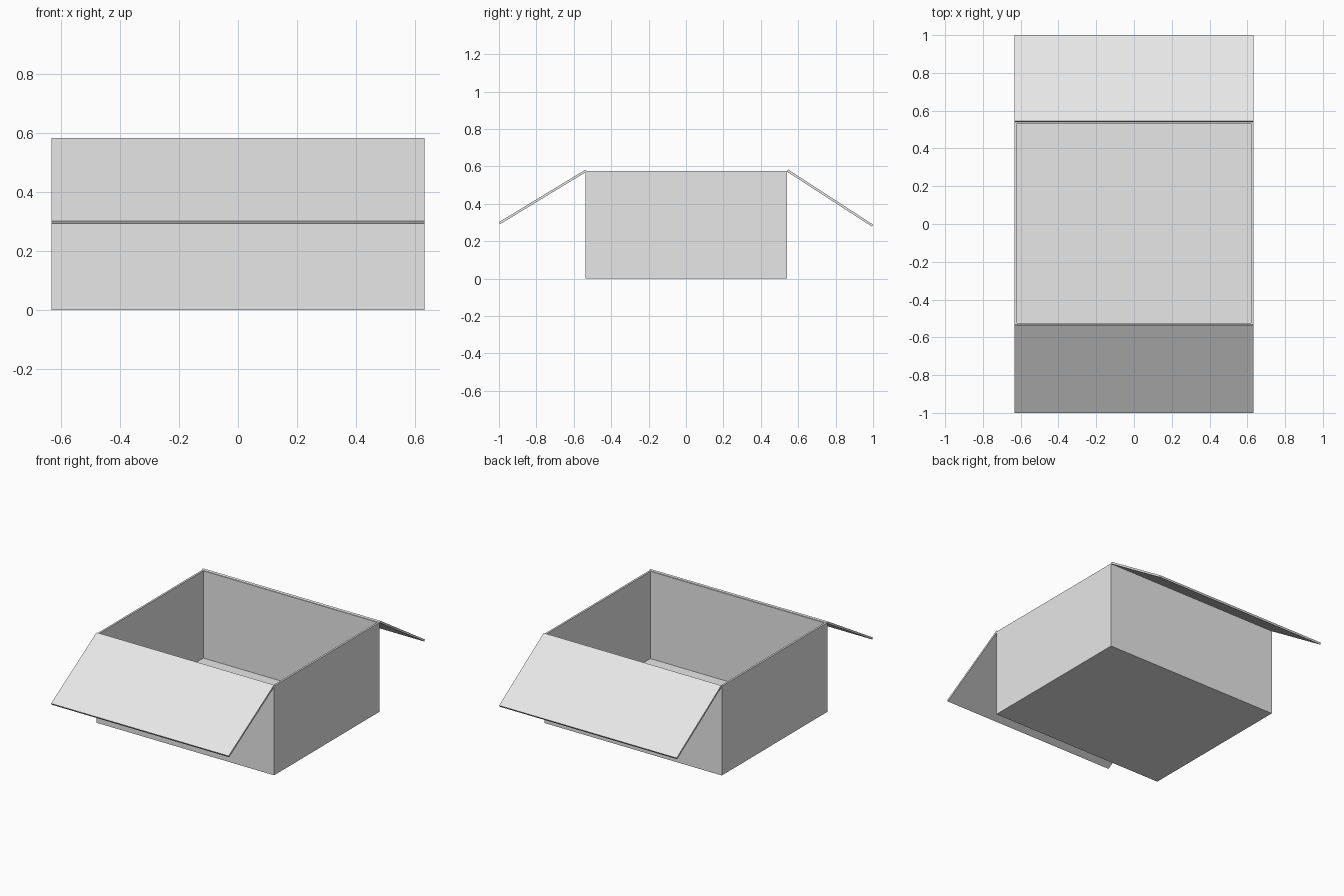
import bpy
import bmesh

default_cube = bpy.data.objects.get("Cube")
if default_cube:
    bpy.data.objects.remove(default_cube, do_unlink=True)

# One plain board colour
board = bpy.data.materials.new("light_grey_board")
board.use_nodes = True
colour = (0.8, 0.8, 0.8, 1)
board.diffuse_color = colour
board.node_tree.nodes["Principled BSDF"].inputs["Base Color"].default_value = colour

HALF_WIDTH = 0.633
FRONT, BACK = -0.536, 0.539
HEIGHT = 0.575
THICK = 0.0125


def prism(name, profile, x0, x1):
    """Extrude a y-z profile from x0 to x1."""
    bm = bmesh.new()
    face = bm.faces.new([bm.verts.new((x0, y, z)) for y, z in profile])
    extruded = bmesh.ops.extrude_face_region(bm, geom=[face])["geom"]
    moved = [g for g in extruded if isinstance(g, bmesh.types.BMVert)]
    bmesh.ops.translate(bm, verts=moved, vec=(x1 - x0, 0, 0))
    bmesh.ops.recalc_face_normals(bm, faces=bm.faces)
    mesh = bpy.data.meshes.new(name)
    bm.to_mesh(mesh)
    bm.free()
    mesh.materials.append(board)
    obj = bpy.data.objects.new(name, mesh)
    bpy.context.scene.collection.objects.link(obj)
    return obj


def panel(name, x0, x1, y0, y1, z0, z1):
    return prism(name, [(y0, z0), (y1, z0), (y1, z1), (y0, z1)], x0, x1)


def flap(name, hinge, tip):
    """Sloping board whose upper face runs from hinge to tip."""
    dy, dz = tip[0] - hinge[0], tip[1] - hinge[1]
    length = (dy * dy + dz * dz) ** 0.5
    side = 1 if dy > 0 else -1
    ny, nz = side * dz / length * THICK, -abs(dy) / length * THICK
    prism(name, [hinge, tip, (tip[0] + ny, tip[1] + nz),
                 (hinge[0] + ny, hinge[1] + nz)], -HALF_WIDTH, HALF_WIDTH)


# Open tray: floor and four walls
inner = HALF_WIDTH - THICK
panel("floor", -inner, inner, FRONT + THICK, BACK - THICK / 2, 0, THICK)
panel("front_wall", -inner, inner, FRONT, FRONT + THICK, 0, HEIGHT)
panel("back_wall", -inner, inner, BACK - THICK / 2, BACK, 0, HEIGHT)
panel("left_wall", inner, HALF_WIDTH, FRONT, BACK, 0, HEIGHT)
panel("right_wall", -HALF_WIDTH, -inner, FRONT, BACK, 0, HEIGHT)

# Lid flaps folded outwards
flap("front_flap", (-0.537, 0.583), (-1.0, 0.302))
flap("back_flap", (0.546, 0.583), (1.0, 0.289))
